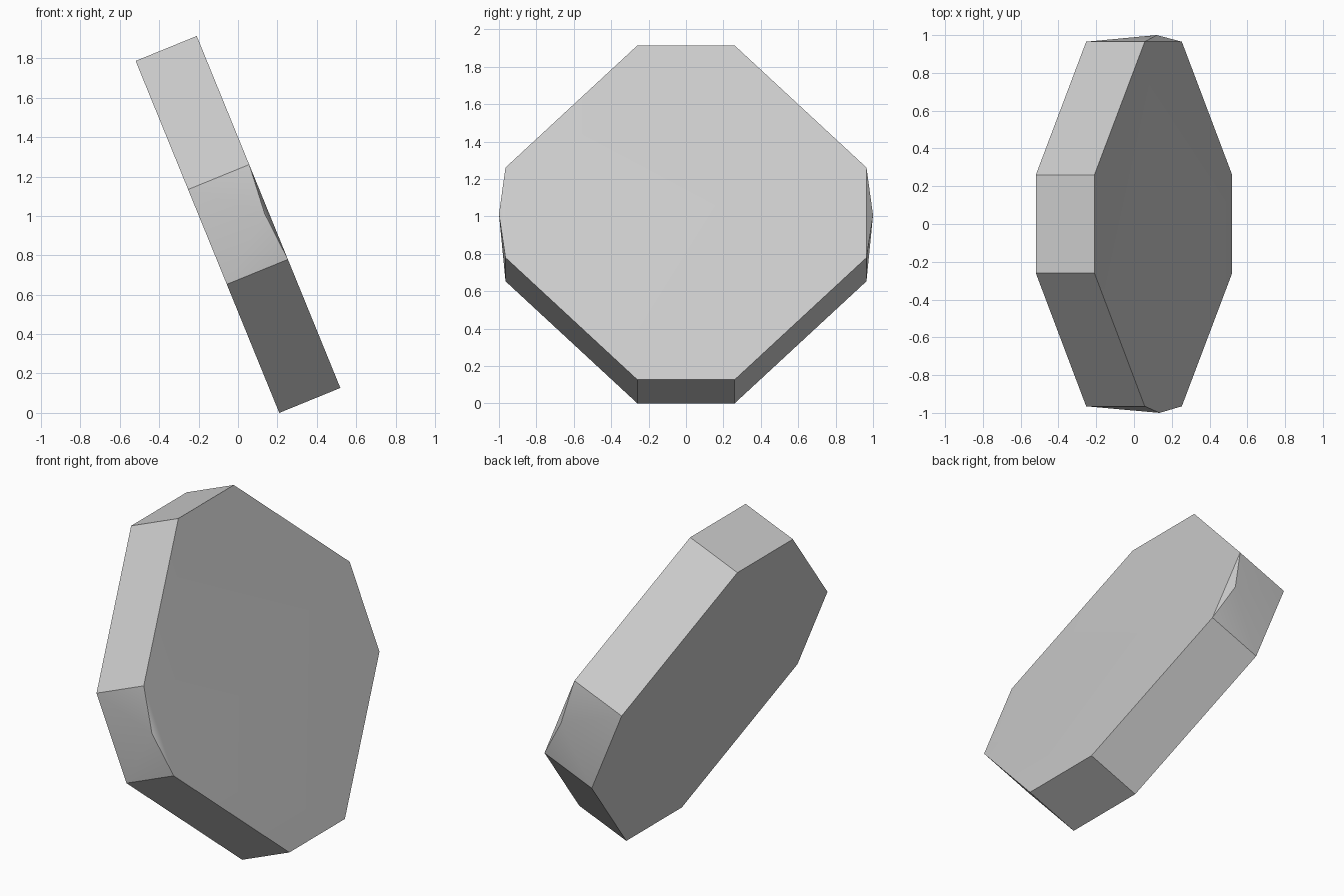
import bpy, bmesh, math
from mathutils import Matrix

cube = bpy.data.objects.get("Cube")
if cube:
    bpy.data.objects.remove(cube, do_unlink=True)

R, C, T = 0.965, 0.26, 0.1675      # half width, half short side, half thickness
TILT = math.radians(-22.2)

grey = bpy.data.materials.new("light_grey")
grey.use_nodes = True
colour = (0.6, 0.6, 0.6, 1)
grey.diffuse_color = colour
grey.node_tree.nodes["Principled BSDF"].inputs["Base Color"].default_value = colour

# Octagon outline in (y, z), starting at the upper +y corner of the top side
outline = [(C, R), (R, C), (R, -C), (C, -R), (-C, -R), (-R, -C), (-R, C), (-C, R)]
bm = bmesh.new()
front = [bm.verts.new((T, y, z)) for y, z in outline]
back = [bm.verts.new((-T, y, z)) for y, z in outline]
bm.faces.new(front)
bm.faces.new(back)

# Raised rim points on the two outer sides: side index -> (x, y)
bulges = {1: (0.130, 1.0), 5: (0.146, -1.0)}
for i in range(len(outline)):
    j = (i + 1) % len(outline)
    a, b, c, d = front[i], front[j], back[j], back[i]
    if i in bulges:
        x, y = bulges[i]
        p = bm.verts.new((x, y, 0))
        for tri in ((a, b, p), (a, p, d), (d, p, c), (p, b, c)):
            bm.faces.new(tri)
    else:
        bm.faces.new((a, b, c, d))
bmesh.ops.recalc_face_normals(bm, faces=bm.faces)

# Lean the slab and rest it on the ground
bm.transform(Matrix.Rotation(TILT, 4, 'Y'))
low = min(v.co.z for v in bm.verts)
bmesh.ops.translate(bm, verts=bm.verts, vec=(0, 0, -low))

mesh = bpy.data.meshes.new("octagonal_slab")
bm.to_mesh(mesh)
bm.free()
mesh.materials.append(grey)
slab = bpy.data.objects.new("octagonal_slab", mesh)
bpy.context.collection.objects.link(slab)

bpy.ops.object.select_all(action='DESELECT')
slab.select_set(True)
bpy.context.view_layer.objects.active = slab
bpy.ops.object.shade_smooth_by_angle(angle=math.radians(35))
